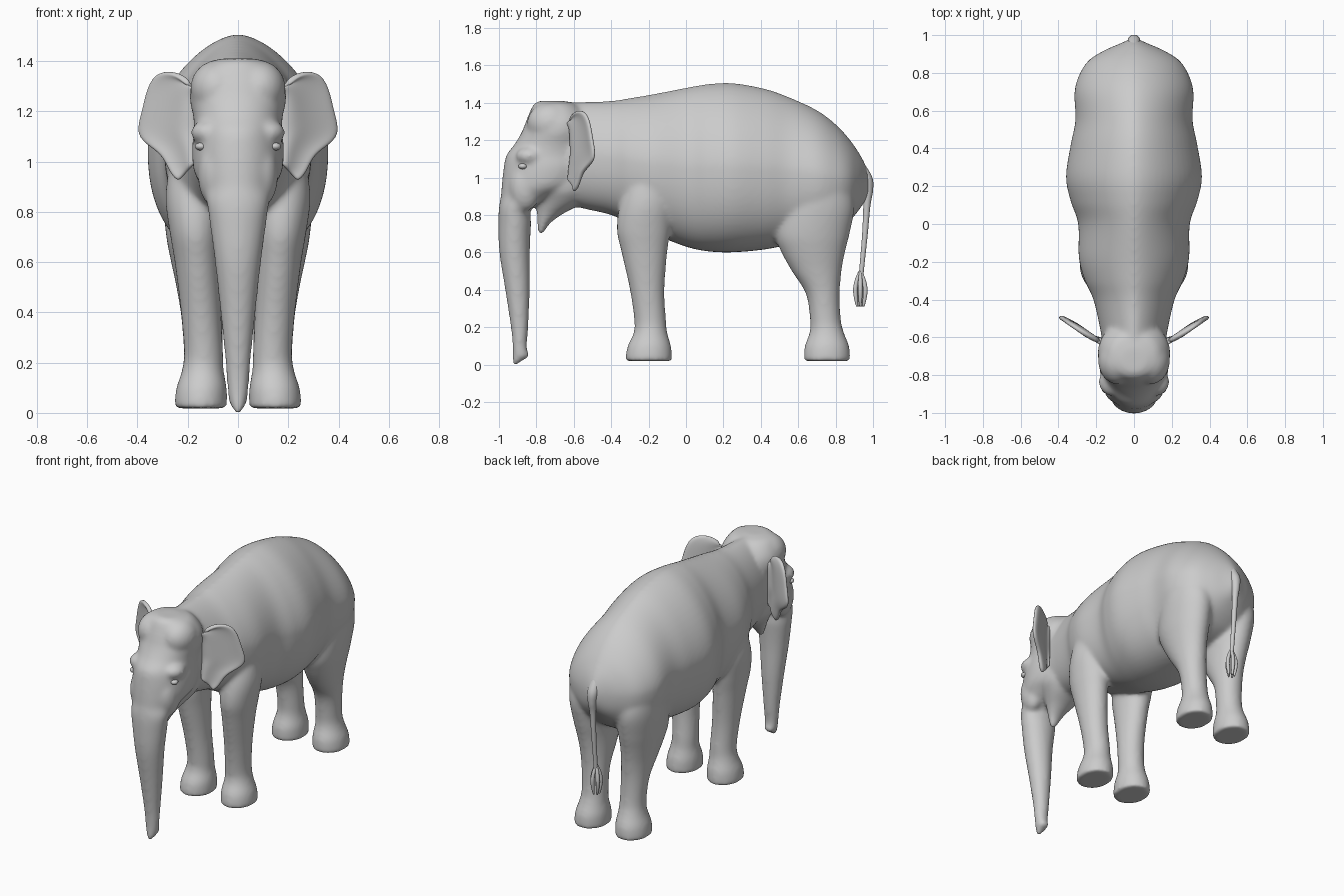
import bpy, bmesh, math
from mathutils import Matrix

N = 64


def refine(rows, n=6):
    """Catmull-Rom interpolation of cross-section parameters."""
    out = []
    for i in range(len(rows) - 1):
        p0, p1 = rows[max(i - 1, 0)], rows[i]
        p2, p3 = rows[i + 1], rows[min(i + 2, len(rows) - 1)]
        for k in range(n):
            t = k / n
            out.append([0.5 * (2 * b + (c - a) * t + (2 * a - 5 * b + 4 * c - d) * t * t
                               + (3 * b - a - 3 * c + d) * t ** 3)
                        for a, b, c, d in zip(p0, p1, p2, p3)])
    return out + [list(rows[-1])]


def power(v, n):
    return math.copysign(abs(v) ** (2 / n), v)


def upright_ring(z, y0, y1, xc, hx):
    return [(xc + hx * math.cos(a), (y0 + y1) / 2 + (y1 - y0) / 2 * math.sin(a), z)
            for a in (2 * math.pi * i / N for i in range(N))]


def body_ring(y, hw, top, bottom):
    mid, half, ring = (top + bottom) / 2, (top - bottom) / 2, []
    for i in range(N):
        c, s = math.cos(2 * math.pi * i / N), math.sin(2 * math.pi * i / N)
        n = 1.65 if s > 0 else 2.3         # ridged back, full belly
        ring.append((hw * power(c, n), y, mid + half * power(s, n)))
    return ring


def loft(bm, rows, ring):
    loops = [[bm.verts.new(p) for p in ring(*r)] for r in refine(rows)]
    for a, b in zip(loops, loops[1:]):
        for i in range(N):
            j = (i + 1) % N
            bm.faces.new((a[i], a[j], b[j], b[i]))
    bm.faces.new(loops[0])
    bm.faces.new(loops[-1])


def blob(bm, loc, size):
    m = Matrix.Translation(loc) @ Matrix.Diagonal((*size, 1))
    bmesh.ops.create_uvsphere(bm, u_segments=32, v_segments=20, radius=1, matrix=m)


def finish(bm, name):
    bmesh.ops.recalc_face_normals(bm, faces=bm.faces)
    mesh = bpy.data.meshes.new(name)
    bm.to_mesh(mesh)
    bm.free()
    for p in mesh.polygons:
        p.use_smooth = True
    ob = bpy.data.objects.new(name, mesh)
    bpy.context.collection.objects.link(ob)
    return ob


bm = bmesh.new()

# torso and neck: y, half width, top, bottom
loft(bm, [(-.74, .12, 1.37, .98), (-.66, .16, 1.40, .87), (-.55, .18, 1.405, .835),
          (-.40, .215, 1.41, .80), (-.30, .26, 1.425, .75), (-.18, .292, 1.445, .70),
          (0, .295, 1.48, .63), (.12, .335, 1.50, .605), (.25, .36, 1.505, .60),
          (.42, .335, 1.475, .615), (.55, .31, 1.43, .64), (.70, .315, 1.36, .66),
          (.80, .285, 1.285, .70), (.87, .235, 1.21, .76), (.92, .155, 1.14, .82),
          (.955, .075, 1.08, .87), (.98, .02, 1.02, .92)], body_ring)

# head flowing into trunk: z, front y, back y, centre x, half width
loft(bm, [(1.41, -.78, -.66, 0, .06), (1.39, -.815, -.58, 0, .13), (1.32, -.848, -.52, 0, .18),
          (1.25, -.875, -.50, 0, .192), (1.18, -.915, -.50, 0, .178), (1.12, -.96, -.50, 0, .175),
          (1.05, -.975, -.50, 0, .183), (.96, -.985, -.55, 0, .175), (.90, -.99, -.68, 0, .145),
          (.84, -1.0, -.82, 0, .125), (.75, -1.003, -.828, 0, .112), (.60, -.998, -.835, 0, .092),
          (.40, -.967, -.835, 0, .07), (.20, -.937, -.843, 0, .05), (.09, -.927, -.85, 0, .042),
          (.045, -.928, -.836, 0, .036), (.02, -.928, -.875, 0, .026), (0, -.925, -.90, 0, .012)],
     upright_ring)

# lower jaw and lip
loft(bm, [(1.0, -.79, -.5, 0, .155), (.93, -.805, -.5, 0, .15), (.87, -.80, -.54, 0, .115),
          (.81, -.797, -.65, 0, .072), (.76, -.795, -.72, 0, .045), (.72, -.793, -.75, 0, .028),
          (.695, -.79, -.765, 0, .014)], upright_ring)

# legs: z, front y, back y, centre x, half width
front_leg = [(1.10, -.24, -.14, .19, .05), (.98, -.31, -.09, .178, .095), (.85, -.355, -.07, .175, .113),
             (.72, -.37, -.082, .17, .102), (.60, -.345, -.10, .162, .09), (.40, -.30, -.115, .147, .08),
             (.24, -.277, -.107, .137, .078), (.17, -.28, -.10, .14, .083), (.10, -.312, -.08, .145, .10),
             (.045, -.322, -.075, .148, .104), (.018, -.322, -.075, .148, .104)]
hind_leg = [(1.10, .63, .76, .17, .07), (.98, .56, .86, .168, .12), (.85, .50, .90, .168, .13),
            (.70, .475, .875, .163, .122), (.60, .51, .85, .158, .108), (.50, .565, .832, .15, .095),
            (.38, .64, .822, .143, .083), (.24, .663, .828, .138, .078), (.17, .66, .845, .14, .083),
            (.10, .635, .872, .145, .10), (.045, .63, .878, .148, .104), (.018, .63, .878, .148, .104)]
for side in (-1, 1):
    for leg in (front_leg, hind_leg):
        loft(bm, [(z, a, b, side * x, h) for z, a, b, x, h in leg], upright_ring)
    # brow, temple dome and cheek
    blob(bm, (side * .12, -.835, 1.115), (.068, .075, .05))
    blob(bm, (side * .085, -.725, 1.29), (.105, .125, .112))
    blob(bm, (side * .095, -.86, .95), (.065, .085, .13))

# weld everything into one smooth skin
skin = finish(bm, "elephant_skin")
rm = skin.modifiers.new("weld", 'REMESH')
rm.mode = 'VOXEL'
rm.voxel_size = .011
rm.use_smooth_shade = True
sm = skin.modifiers.new("soften", 'SMOOTH')
sm.factor = .5
sm.iterations = 16

# ears: root z, then rim x and rim z per row
ear_rows = [(1.28, .20, 1.31), (1.27, .24, 1.355), (1.25, .32, 1.362), (1.22, .363, 1.30),
            (1.17, .382, 1.20), (1.13, .412, 1.105), (1.09, .345, 1.055), (1.05, .298, 1.02),
            (1.02, .27, .95), (1.0, .238, .92)]
eyes = bmesh.new()
for side, word in ((-1, "right"), (1, "left")):
    bm = bmesh.new()
    grid = []
    for zr, xo, zo in ear_rows:
        row = []
        for k in range(6):
            t = k / 5
            x = .165 + (xo - .165) * t
            y = -.65 + .70 * (x - .17) + .02 * math.sin(math.pi * t)
            if t == 0:
                y = -.61               # root folds back into the neck
            row.append(bm.verts.new((side * x, y, zr + (zo - zr) * t)))
        grid.append(row)
    for a, b in zip(grid, grid[1:]):
        for k in range(5):
            bm.faces.new((a[k], a[k + 1], b[k + 1], b[k]))
    ear = finish(bm, word + "_ear")
    so = ear.modifiers.new("thickness", 'SOLIDIFY')
    so.thickness = .026
    so.offset = 0
    sub = ear.modifiers.new("round", 'SUBSURF')
    sub.levels = sub.render_levels = 2
    blob(eyes, (side * .147, -.872, 1.06), (.024, .024, .016))
finish(eyes, "eyes")

# tail: y, z, radius
tail_path = [(.93, 1.08, .02), (.962, 1.0, .034), (.973, .93, .027), (.967, .85, .019),
             (.957, .70, .015), (.943, .55, .013), (.935, .46, .012)]
bm = bmesh.new()
loft(bm, [(z, y - r, y + r, 0, r) for y, z, r in tail_path], upright_ring)
finish(bm, "tail")

# tail tuft made of a few hair locks
bm = bmesh.new()
for i in range(5):
    a = 2 * math.pi * i / 5
    dx, dy = math.cos(a), math.sin(a)
    loft(bm, [(z, .932 + dy * d - r, .932 + dy * d + r, dx * d, r)
              for z, d, r in ((.50, .004, .006), (.45, .02, .011), (.40, .028, .012),
                              (.35, .024, .01), (.31, .018, .005))], upright_ring)
finish(bm, "tail_tuft")
